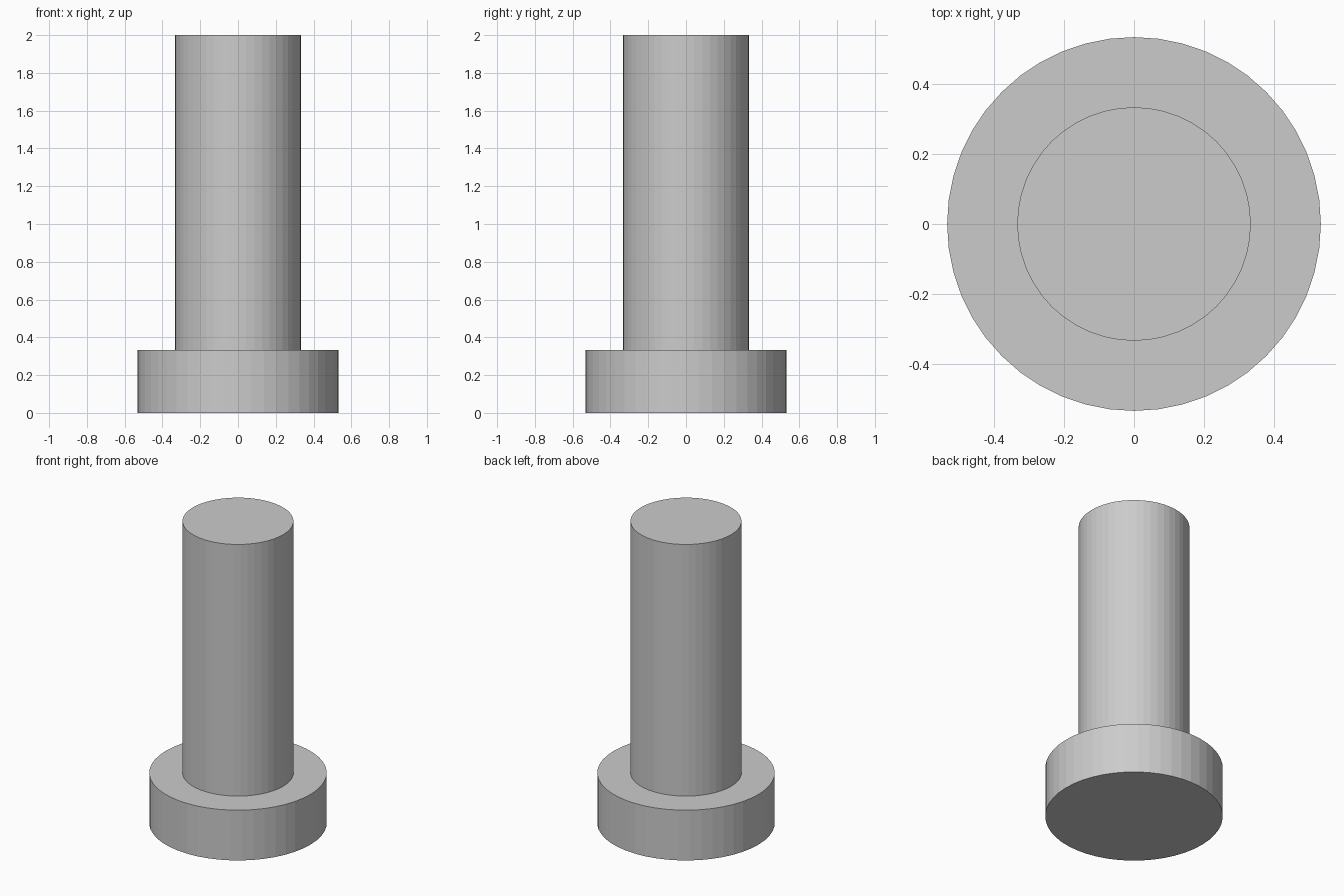
import bpy, bmesh
from math import tau, cos, sin

if "Cube" in bpy.data.objects:
    bpy.data.objects.remove(bpy.data.objects["Cube"])

SIDES = 48
# (radius, height) profile of the pin: wide head below, plain shank above
PROFILE = [(0.533, 0.0), (0.533, 0.333), (0.333, 0.333), (0.333, 2.0)]

bm = bmesh.new()
rings = [[bm.verts.new((r * cos(tau * i / SIDES), r * sin(tau * i / SIDES), z))
          for i in range(SIDES)] for r, z in PROFILE]

# Head side, shoulder and shank side
for low, high in zip(rings, rings[1:]):
    for i in range(SIDES):
        j = (i + 1) % SIDES
        bm.faces.new((low[i], low[j], high[j], high[i]))

# Flat end caps
bm.faces.new(rings[0][::-1])
bm.faces.new(rings[-1])

mesh = bpy.data.meshes.new("headed_pin")
bm.to_mesh(mesh)
bm.free()
bpy.context.collection.objects.link(bpy.data.objects.new("headed_pin", mesh))
